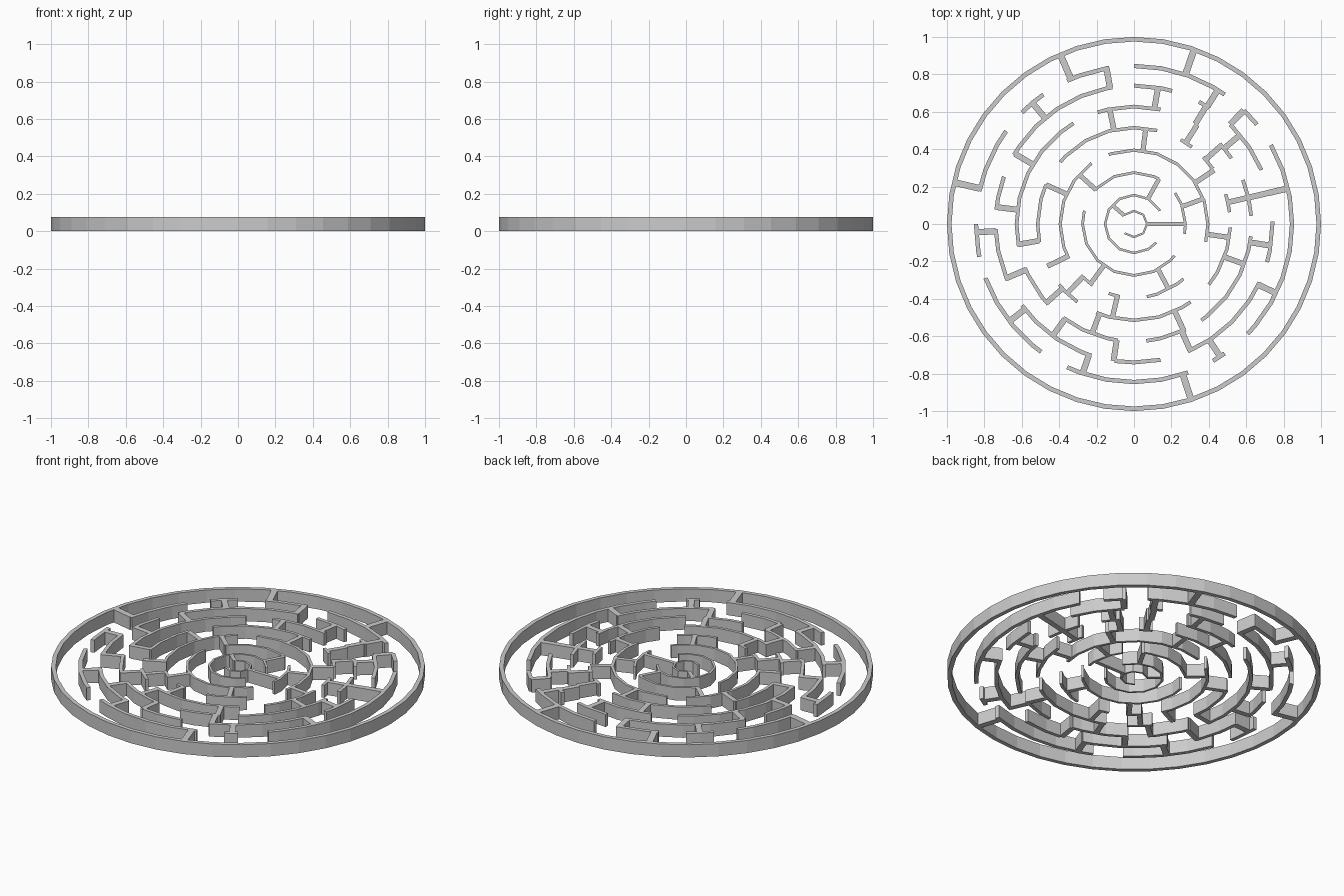
import bpy, bmesh, math

if "Cube" in bpy.data.objects:
    bpy.data.objects.remove(bpy.data.objects["Cube"])

HEIGHT = 0.075
RADII = [0.07, 0.155, 0.275, 0.395, 0.515, 0.628, 0.74, 0.845, 0.988]

# Curved walls: start and end angle in degrees for each ring, inside to outside
ARCS = [
    [(-135, 140)],
    [(27, 320)],
    [(-11, 37), (61, 139), (165, 322)],
    [(-14, 110), (125, 208), (224, 236), (250, 259), (280, 312)],
    [(-39, -2), (7, 18), (35, 44), (53, 61), (76, 140), (156, 191),
     (219, 234), (247, 306)],
    [(-55, -6), (4, 22), (34, 43), (77, 108), (121, 191), (202, 223),
     (233, 262), (276, 296)],
    [(-67, -25), (-16, 1), (23, 46), (57, 62), (74, 90), (99, 150),
     (160, 174), (182, 204), (216, 252), (262, 281)],
    [(-44, 30), (39, 46), (55, 90), (99, 115), (125, 135), (144, 168),
     (180, 192), (200, 234), (245, 290), (300, 305)],
    [(0, 360)],
]

# Straight walls: angles of the spokes between each ring and the next
SPOKES = [
    [0, 139],
    [0, 61],
    [20, 138, 234, 298],
    [34, 83, 156, 206, 226, 257, 352],
    [13, 42, 57.5, 102, 190, 222, 249, 295, 340],
    [13, 40, 58.5, 80, 149.5, 173, 203, 234, 261.5, 294, 351],
    [13, 46, 58, 100, 130, 183, 218, 251, 303, 334],
    [71, 113.5, 167, 288],
]


def thickness(r):
    return 0.011 + 0.014 * r


def polar(r, deg):
    a = math.radians(deg)
    return r * math.cos(a), r * math.sin(a)


def sweep(bm, pairs, closed=False):
    """Vertical wall through successive (inner, outer) plan points."""
    rings = []
    for p, q in pairs:
        rings.append([bm.verts.new((*p, 0)), bm.verts.new((*q, 0)),
                      bm.verts.new((*q, HEIGHT)), bm.verts.new((*p, HEIGHT))])
    n = len(rings)
    for i in range(n if closed else n - 1):
        a, b = rings[i], rings[(i + 1) % n]
        for k in range(4):
            m = (k + 1) % 4
            bm.faces.new((a[k], a[m], b[m], b[k]))
    if not closed:
        bm.faces.new(rings[0][::-1])
        bm.faces.new(rings[-1])


def finish(bm, name):
    bmesh.ops.recalc_face_normals(bm, faces=bm.faces[:])
    me = bpy.data.meshes.new(name)
    bm.to_mesh(me)
    bm.free()
    bpy.context.collection.objects.link(bpy.data.objects.new(name, me))


# Curved ring walls, with more facets further out
for i, (r, arcs) in enumerate(zip(RADII, ARCS)):
    step = 360 / (8 + 4 * i)
    t = thickness(r) / 2
    bm = bmesh.new()
    for a0, a1 in arcs:
        full = a1 - a0 >= 360
        k0, k1 = math.floor(a0 / step) + 1, math.ceil(a1 / step)
        angles = [k * step for k in range(k0, k1)
                  if a0 + 0.5 < k * step < a1 - 0.5]
        angles = [a0] + angles + ([] if full else [a1])
        outer = 1.0 if full else r + t
        sweep(bm, [(polar(r - t, a), polar(outer, a)) for a in angles], full)
    finish(bm, f"ring_wall_{i + 1}")

# Straight radial walls joining neighbouring rings
for i, angles in enumerate(SPOKES):
    r0, r1 = RADII[i], RADII[i + 1]
    bm = bmesh.new()
    w = (0.018 + 0.018 * r1) / 2
    for a in angles:
        nx, ny = polar(w, a + 90)
        ends = []
        for r in (r0, r1):
            x, y = polar(r, a)
            ends.append(((x + nx, y + ny), (x - nx, y - ny)))
        sweep(bm, ends)
    finish(bm, f"radial_walls_{i + 1}")
